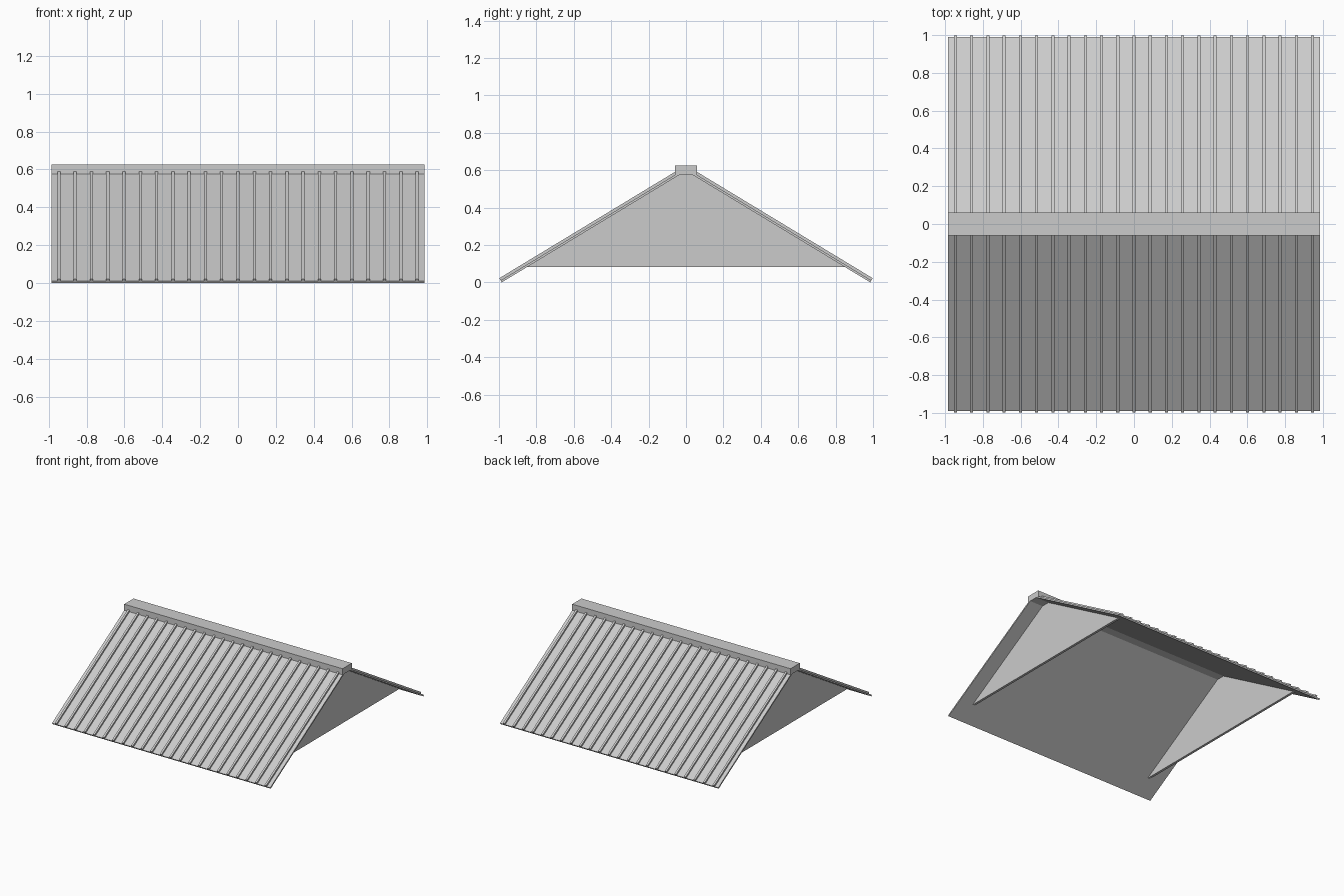
import bpy, math

if "Cube" in bpy.data.objects:
    bpy.data.objects.remove(bpy.data.objects["Cube"])

SLOPE = math.atan(0.605)
U = (math.cos(SLOPE), math.sin(SLOPE))     # up the slope (y, z)
N = (-math.sin(SLOPE), math.cos(SLOPE))    # out of the slope (y, z)
EAVE = (-0.985, 0.0)
LENGTH = 0.955 / U[0]
HALF_X = 0.985


def slope_point(along, out, side):
    y = EAVE[0] + U[0] * along + N[0] * out
    z = EAVE[1] + U[1] * along + N[1] * out
    return (y * side, z)


def extrude_x(name, profiles):
    """Build prisms from (profile, x0, x1) entries as one object."""
    verts, faces = [], []
    for prof, x0, x1 in profiles:
        b, n = len(verts), len(prof)
        # keep winding consistent so normals face outward
        area = sum(prof[i][0] * prof[(i + 1) % n][1] - prof[(i + 1) % n][0] * prof[i][1] for i in range(n))
        if area < 0:
            prof = prof[::-1]
        verts += [(x0, y, z) for y, z in prof] + [(x1, y, z) for y, z in prof]
        faces.append([b + i for i in reversed(range(n))])
        faces.append([b + n + i for i in range(n)])
        for i in range(n):
            j = (i + 1) % n
            faces.append([b + i, b + j, b + n + j, b + n + i])
    mesh = bpy.data.meshes.new(name)
    mesh.from_pydata(verts, [], faces)
    obj = bpy.data.objects.new(name, mesh)
    bpy.context.collection.objects.link(obj)
    return obj


def strip(out0, out1, side):
    return [slope_point(0, out0, side), slope_point(LENGTH, out0, side),
            slope_point(LENGTH, out1, side), slope_point(0, out1, side)]


# Sloping roof sheets and their raised seams
for label, side in (("front", 1), ("back", -1)):
    extrude_x(label + "_roof_sheet", [(strip(0, 0.012, side), -HALF_X, HALF_X)])
    seams = []
    for i in range(23):
        x = (i - 11) * 0.086
        seams.append((strip(0.010, 0.026, side), x - 0.008, x + 0.008))
    extrude_x(label + "_seams", seams)

# Ridge cap
extrude_x("ridge_cap", [([(-0.06, 0.575), (0.06, 0.575), (0.06, 0.625), (-0.06, 0.625)], -HALF_X, HALF_X)])

# Inset gable walls
gable = [(-0.856, 0.083), (0.856, 0.083), (0.035, 0.58), (-0.035, 0.58)]
extrude_x("right_gable", [(gable, 0.845, 0.865)])
extrude_x("left_gable", [(gable, -0.865, -0.845)])
